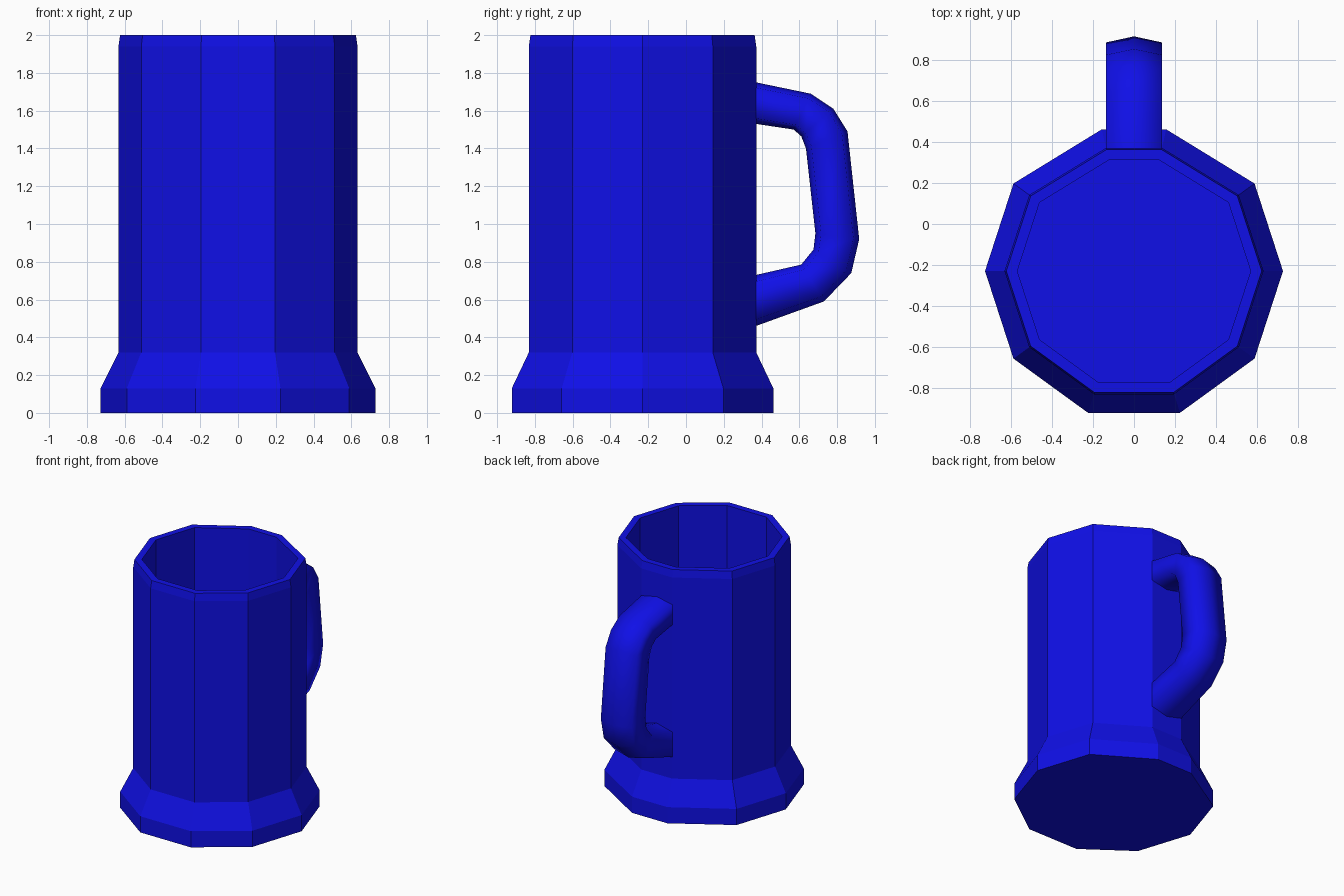
import bpy
import bmesh
import math

if "Cube" in bpy.data.objects:
    bpy.data.objects.remove(bpy.data.objects["Cube"])

blue = bpy.data.materials.new("blue")
blue.diffuse_color = (0.005, 0.005, 0.8, 1)
blue.use_nodes = True
blue.node_tree.nodes["Principled BSDF"].inputs["Base Color"].default_value = blue.diffuse_color


def loft(name, rings, cap_start, cap_end, angle):
    """Skin a list of closed rings (lists of points) into one object."""
    bm = bmesh.new()
    loops = [[bm.verts.new(p) for p in ring] for ring in rings]
    n = len(loops[0])
    for a, b in zip(loops, loops[1:]):
        for i in range(n):
            j = (i + 1) % n
            bm.faces.new((a[i], a[j], b[j], b[i]))
    if cap_start:
        bm.faces.new(loops[0])
    if cap_end:
        bm.faces.new(loops[-1])
    bmesh.ops.recalc_face_normals(bm, faces=bm.faces)
    mesh = bpy.data.meshes.new(name)
    bm.to_mesh(mesh)
    bm.free()
    mesh.materials.append(blue)
    obj = bpy.data.objects.new(name, mesh)
    bpy.context.collection.objects.link(obj)
    if angle:
        bpy.ops.object.select_all(action='DESELECT')
        obj.select_set(True)
        bpy.context.view_layer.objects.active = obj
        bpy.ops.object.shade_smooth_by_angle(angle=math.radians(angle))
    return obj


def decagon(r, z):
    """Ten-sided ring whose back side is narrowed to the handle width."""
    pts = []
    for i in range(10):
        a = i * math.tau / 10
        x = r * math.cos(a)
        if i in (2, 3):
            x *= 0.7
        pts.append((x, -0.23 + r * math.sin(a), z))
    return pts


# Mug body: flared foot, straight wall, rim, hollow inside
profile = [(0.728, 0), (0.728, 0.13), (0.633, 0.32), (0.633, 1.94),
           (0.624, 2.0), (0.57, 2.0), (0.57, 0.15)]
loft("mug_body", [decagon(r, z) for r, z in profile], True, True, 0)

# Handle: six-sided section between inner and outer (y, z) points
inner = [(0.37, 1.53), (0.57, 1.50), (0.61, 1.465), (0.635, 1.40),
         (0.685, 0.95), (0.675, 0.865), (0.61, 0.785), (0.37, 0.73)]
outer = [(0.37, 1.75), (0.66, 1.69), (0.78, 1.61), (0.855, 1.49),
         (0.917, 0.92), (0.875, 0.74), (0.73, 0.59), (0.37, 0.46)]
section = [(0, 1), (0.138, 0.87), (0.138, 0.13),
           (0, 0), (-0.138, 0.13), (-0.138, 0.87)]
rings = [[(x, a[0] + t * (b[0] - a[0]), a[1] + t * (b[1] - a[1]))
          for x, t in section] for a, b in zip(inner, outer)]
loft("handle", rings, False, False, 80)
